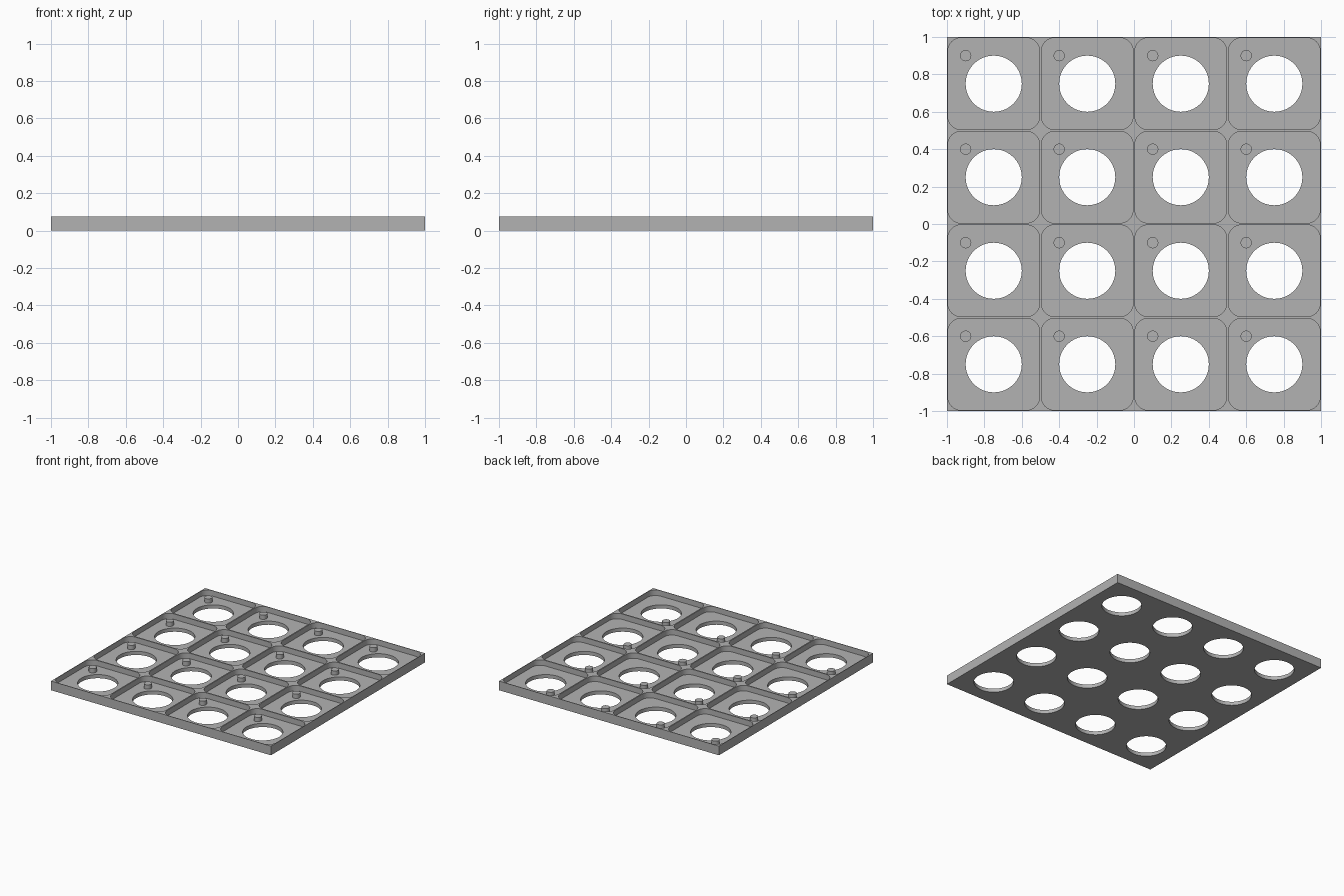
import bpy, bmesh, math
from mathutils import Matrix

if "Cube" in bpy.data.objects:
    bpy.data.objects.remove(bpy.data.objects["Cube"], do_unlink=True)

CELL, HEIGHT, FLOOR = 0.5, 0.075, 0.03
CENTRES = [(CELL * (i - 1.5), CELL * (j - 1.5)) for i in range(4) for j in range(4)]

grey = bpy.data.materials.new("plain grey")
grey.use_nodes = True
colour = (0.45, 0.45, 0.45, 1)
grey.diffuse_color = colour
grey.node_tree.nodes["Principled BSDF"].inputs["Base Color"].default_value = colour


def circle(radius, steps, dx=0, dy=0):
    return [(dx + radius * math.cos(math.tau * k / steps),
             dy + radius * math.sin(math.tau * k / steps)) for k in range(steps)]


def rounded_square(half, radius, steps=8):
    points = []
    for corner in range(4):
        mid = math.pi / 4 + corner * math.pi / 2
        cx = math.copysign(half - radius, math.cos(mid))
        cy = math.copysign(half - radius, math.sin(mid))
        for k in range(steps + 1):
            a = (corner + k / steps) * math.pi / 2
            points.append((cx + radius * math.cos(a), cy + radius * math.sin(a)))
    return points


def prisms(name, outline, low, high):
    """One upright prism of the outline in every cell."""
    bm = bmesh.new()
    for x, y in CENTRES:
        face = bm.faces.new([bm.verts.new((x + px, y + py, low)) for px, py in outline])
        top = bmesh.ops.extrude_face_region(bm, geom=[face])["geom"]
        bmesh.ops.translate(bm, vec=(0, 0, high - low),
                            verts=[v for v in top if isinstance(v, bmesh.types.BMVert)])
    bmesh.ops.recalc_face_normals(bm, faces=bm.faces)
    return finish(name, bm)


def finish(name, bm):
    mesh = bpy.data.meshes.new(name)
    bm.to_mesh(mesh)
    bm.free()
    mesh.materials.append(grey)
    ob = bpy.data.objects.new(name, mesh)
    bpy.context.collection.objects.link(ob)
    return ob


def smooth(ob):
    bpy.ops.object.select_all(action="DESELECT")
    ob.select_set(True)
    bpy.context.view_layer.objects.active = ob
    bpy.ops.object.shade_smooth_by_angle(angle=math.radians(30))


# Solid square tray
bm = bmesh.new()
bmesh.ops.create_cube(bm, size=1, matrix=Matrix.Translation((0, 0, HEIGHT / 2))
                      @ Matrix.Diagonal((2, 2, HEIGHT, 1)))
tray = finish("tray", bm)

# Rounded pockets from above, then round holes through the floor
cutters = [prisms("pocket_cutter", rounded_square(0.245, 0.07), FLOOR, HEIGHT + 0.05),
           prisms("hole_cutter", circle(0.15, 64), -0.05, HEIGHT + 0.1)]
for cutter in cutters:
    cutter.hide_render = True
    mod = tray.modifiers.new(cutter.name, "BOOLEAN")
    mod.operation, mod.solver, mod.object = "DIFFERENCE", "EXACT", cutter
bpy.context.view_layer.objects.active = tray
for cutter in cutters:
    bpy.ops.object.modifier_apply(modifier=cutter.name)
    bpy.data.objects.remove(cutter, do_unlink=True)
smooth(tray)

# Locating peg in the back right corner of every pocket
pegs = prisms("locating_pegs", circle(0.03, 32, -0.15, 0.15), FLOOR - 0.005, 0.065)
smooth(pegs)
